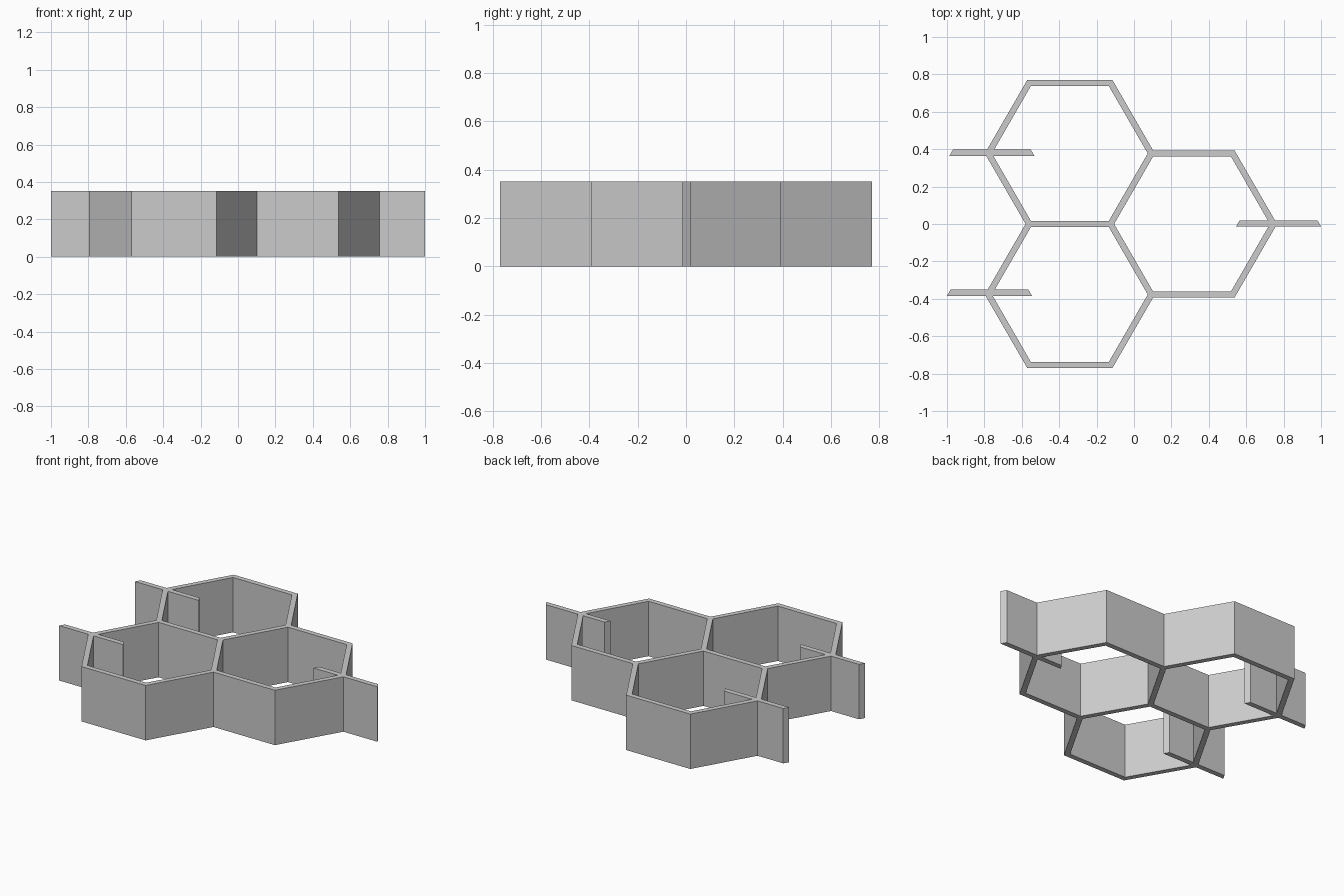
import bpy, bmesh
from math import cos, sin, radians, sqrt
from mathutils import Vector

if "Cube" in bpy.data.objects:
    bpy.data.objects.remove(bpy.data.objects["Cube"])

R = 0.4355            # cell radius on wall centre line
A = R * sqrt(3) / 2   # distance from cell centre to wall
T = 0.033             # wall thickness
H = 0.352             # wall height


def wall(name, x, y, angle):
    """Mitred wall panel; its long (outer) face points along angle."""
    n = Vector((cos(angle), sin(angle), 0))
    s = Vector((-n.y, n.x, 0))
    c = Vector((x, y, 0))
    mitre = T / 2 / sqrt(3)
    lo, li = R / 2 + mitre, R / 2 - mitre
    base = [c - n * T / 2 - s * li, c + n * T / 2 - s * lo,
            c + n * T / 2 + s * lo, c - n * T / 2 + s * li]
    bm = bmesh.new()
    face = bm.faces.new([bm.verts.new(p) for p in base])
    top = bmesh.ops.extrude_face_region(bm, geom=[face])["geom"]
    bmesh.ops.translate(bm, vec=(0, 0, H),
                        verts=[v for v in top if isinstance(v, bmesh.types.BMVert)])
    bmesh.ops.recalc_face_normals(bm, faces=bm.faces)
    me = bpy.data.meshes.new(name)
    bm.to_mesh(me)
    bm.free()
    bpy.context.collection.objects.link(bpy.data.objects.new(name, me))


# three hexagonal cells, shared walls built once
CX = -0.343
cells = {"back_cell": (CX, A), "front_cell": (CX, -A), "right_cell": (CX + 1.5 * R, 0)}
done = set()
for cell, (cx, cy) in cells.items():
    for k in range(6):
        a = radians(30 + 60 * k)
        x, y = cx + A * cos(a), cy + A * sin(a)
        key = (round(x * 20), round(y * 20))
        if key not in done:
            done.add(key)
            wall(f"{cell}_wall_{k + 1}", x, y, a)

# loose panels crossing the outer corners
STUB_X = 1 - (R / 2 + T / 2 / sqrt(3))
for name, x, y in (("back_left_panel", -0.76, 0.381),
                   ("front_left_panel", -STUB_X, -0.368),
                   ("right_panel", STUB_X, 0.003)):
    wall(name, x, y, radians(-90))
